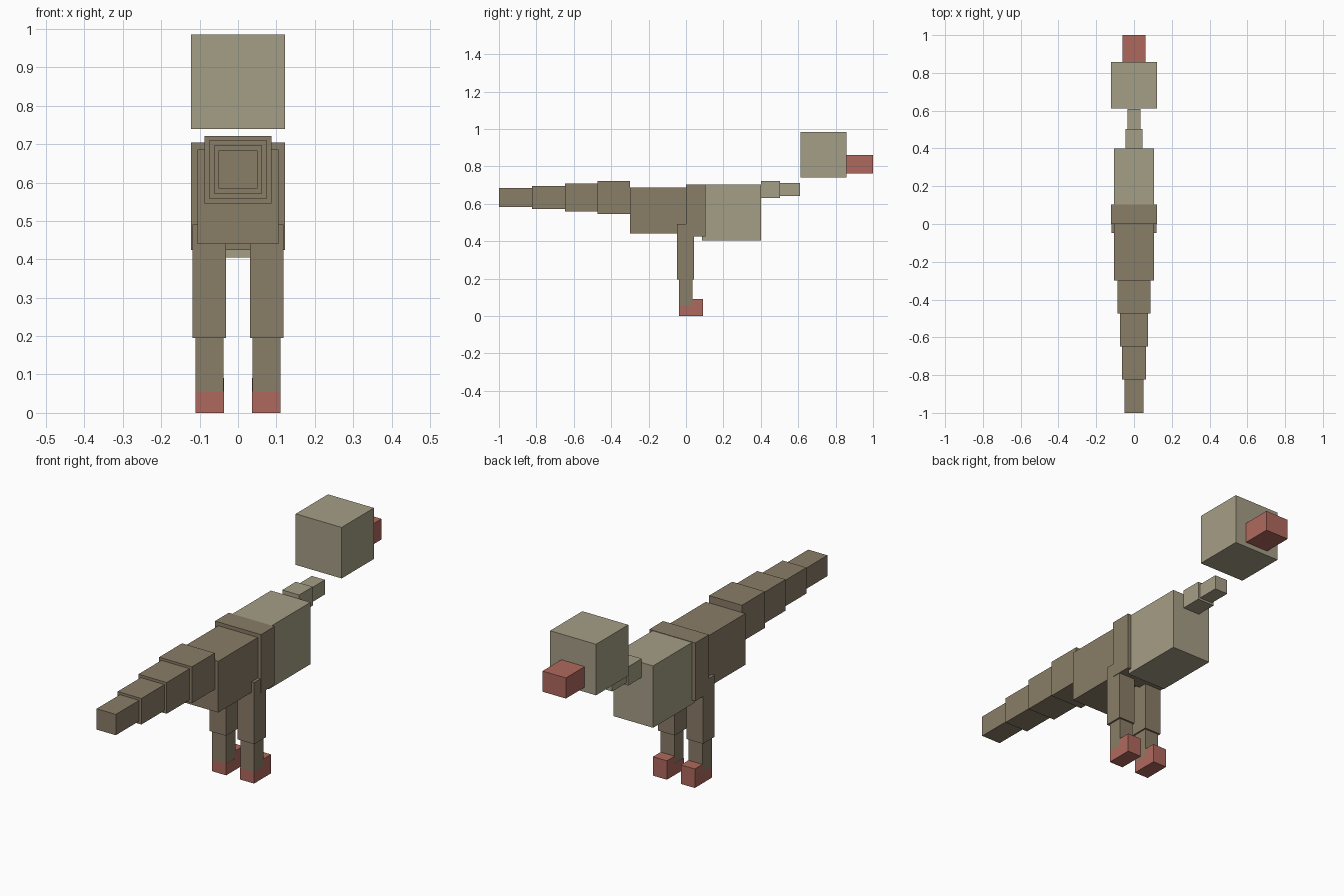
import bpy, bmesh

if "Cube" in bpy.data.objects:
    bpy.data.objects.remove(bpy.data.objects["Cube"])


def material(name, rgb):
    m = bpy.data.materials.new(name)
    m.diffuse_color = (*rgb, 1)
    m.use_nodes = True
    m.node_tree.nodes["Principled BSDF"].inputs["Base Color"].default_value = m.diffuse_color
    return m


BROWN = material("dark brown", (0.254, 0.205, 0.136))
TAN = material("light tan", (0.376, 0.342, 0.238))
RED = material("dusty red", (0.429, 0.141, 0.112))


def prism(name, mat, x, profile):
    """Extrude a (y, z) side profile between two x values."""
    bm = bmesh.new()
    face = bm.faces.new([bm.verts.new((x[0], y, z)) for y, z in profile])
    ext = bmesh.ops.extrude_face_region(bm, geom=[face])["geom"]
    moved = [v for v in ext if isinstance(v, bmesh.types.BMVert)]
    bmesh.ops.translate(bm, verts=moved, vec=(x[1] - x[0], 0, 0))
    bmesh.ops.recalc_face_normals(bm, faces=bm.faces)
    me = bpy.data.meshes.new(name)
    bm.to_mesh(me)
    bm.free()
    me.materials.append(mat)
    ob = bpy.data.objects.new(name, me)
    bpy.context.collection.objects.link(ob)
    return ob


def box(name, mat, x, y, z):
    return prism(name, mat, x, [(y[0], z[0]), (y[1], z[0]), (y[1], z[1]), (y[0], z[1])])


# Centred blocks: name, material, half width, y range, z range
for name, mat, w, y, z in [
    ("tail_tip", BROWN, 0.051, (-1.0, -0.823), (0.584, 0.684)),
    ("tail_outer", BROWN, 0.063, (-0.823, -0.648), (0.571, 0.696)),
    ("tail_middle", BROWN, 0.075, (-0.648, -0.474), (0.559, 0.709)),
    ("tail_base", BROWN, 0.087, (-0.474, -0.30), (0.546, 0.721)),
    ("rear_body", BROWN, 0.105, (-0.30, 0.0), (0.44, 0.686)),
    ("waist", BROWN, 0.122, (0.0, 0.104), (0.424, 0.704)),
    ("chest", TAN, 0.105, (0.085, 0.40), (0.405, 0.702)),
    ("neck_base", TAN, 0.045, (0.40, 0.503), (0.631, 0.721)),
    ("neck_top", TAN, 0.035, (0.503, 0.61), (0.641, 0.711)),
    ("head", TAN, 0.122, (0.612, 0.857), (0.74, 0.985)),
    ("beak", RED, 0.062, (0.857, 1.0), (0.763, 0.862)),
]:
    box(name, mat, (-w, w), y, z)

# Legs, with an L-shaped foot whose toe rises in front of the shin
for side, s in (("left", -1), ("right", 1)):
    box(side + "_thigh", BROWN, (s * 0.031, s * 0.119), (-0.047, 0.042), (0.195, 0.491))
    box(side + "_shin", BROWN, (s * 0.038, s * 0.111), (-0.037, 0.034), (0.056, 0.195))
    prism(side + "_foot", RED, (s * 0.037, s * 0.111),
          [(-0.037, 0), (0.092, 0), (0.092, 0.091), (0.034, 0.091), (0.034, 0.056), (-0.037, 0.056)])
